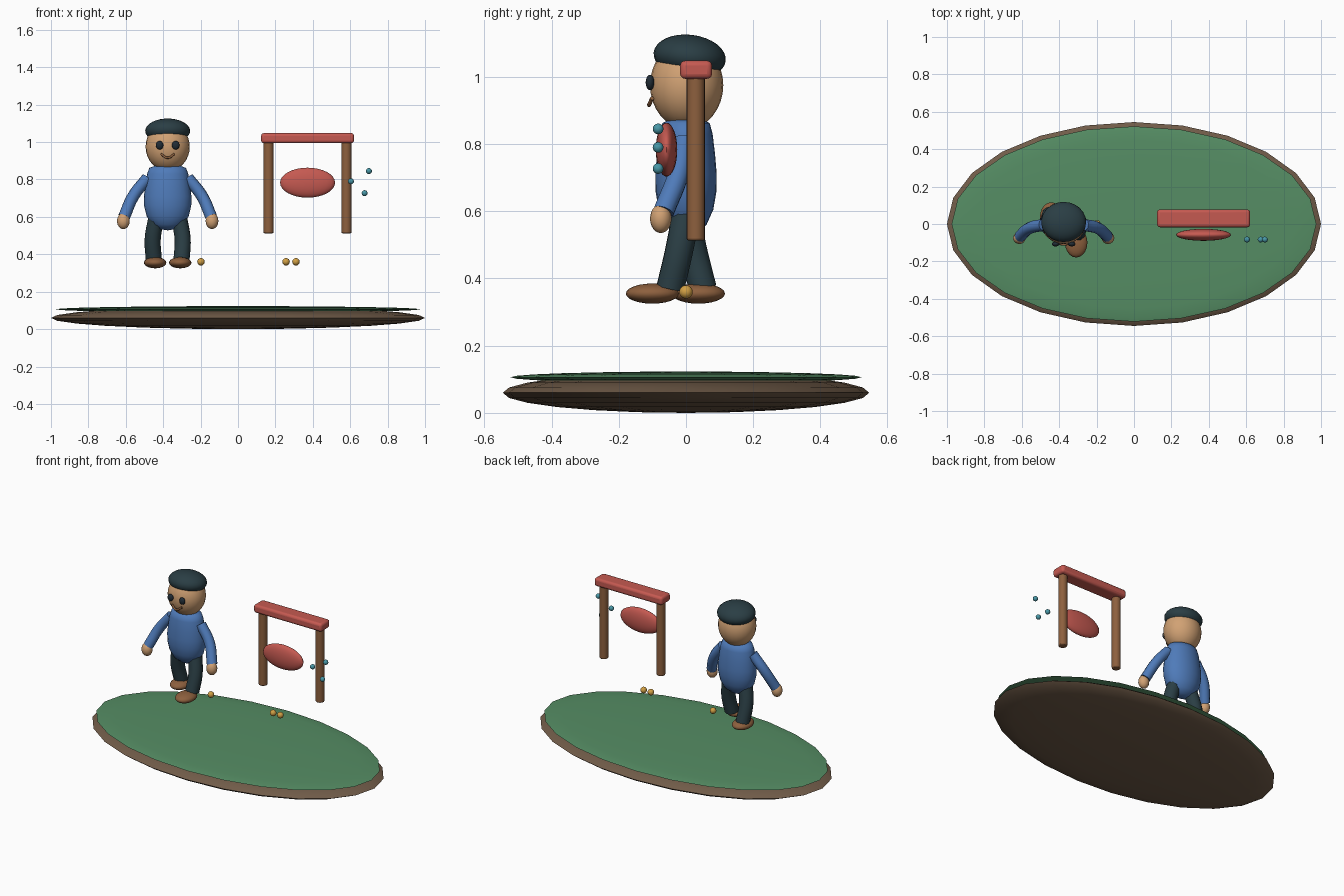
import bpy, bmesh, math
from mathutils import Vector

if "Cube" in bpy.data.objects:
    bpy.data.objects.remove(bpy.data.objects["Cube"])


def material(name, r, g, b):
    m = bpy.data.materials.new(name)
    m.diffuse_color = [(c / 255) ** 2.2 for c in (r, g, b)] + [1]
    m.use_nodes = True
    m.node_tree.nodes["Principled BSDF"].inputs["Base Color"].default_value = m.diffuse_color
    return m


GREEN = material("grass", 86, 140, 100)
EARTH = material("earth", 112, 92, 74)
SKIN = material("skin", 208, 160, 115)
BLUE = material("blue", 80, 122, 184)
DARK = material("dark", 46, 64, 70)
EYE = material("eye", 38, 48, 56)
WOOD = material("wood", 140, 96, 64)
RED = material("red", 196, 90, 82)
GOLD = material("gold", 208, 158, 70)
TEAL = material("teal", 74, 150, 165)


def finish(ob, name, mat, angle=40):
    ob.name = name
    ob.data.materials.clear()
    ob.data.materials.append(mat)
    bpy.ops.object.select_all(action='DESELECT')
    ob.select_set(True)
    bpy.context.view_layer.objects.active = ob
    bpy.ops.object.shade_smooth_by_angle(angle=math.radians(angle))
    return ob


def ellipsoid(name, loc, radii, mat, seg=24, rings=16, angle=60):
    bpy.ops.mesh.primitive_uv_sphere_add(segments=seg, ring_count=rings, radius=1, location=loc)
    ob = bpy.context.object
    for v in ob.data.vertices:
        v.co = [a * b for a, b in zip(v.co, radii)]
    return finish(ob, name, mat, angle)


def tube(name, pts, radius, mat):
    cu = bpy.data.curves.new(name, 'CURVE')
    cu.dimensions = '3D'
    cu.bevel_depth = radius
    cu.bevel_resolution = 3
    cu.resolution_u = 8
    cu.use_fill_caps = True
    sp = cu.splines.new('BEZIER')
    sp.bezier_points.add(len(pts) - 1)
    for bp, p in zip(sp.bezier_points, pts):
        bp.co = p
        bp.handle_left_type = bp.handle_right_type = 'AUTO'
    ob = bpy.data.objects.new(name, cu)
    bpy.context.collection.objects.link(ob)
    bpy.ops.object.select_all(action='DESELECT')
    ob.select_set(True)
    bpy.context.view_layer.objects.active = ob
    bpy.ops.object.convert(target='MESH')
    return finish(bpy.context.object, name, mat)


def lathe(name, loc, profile, depth, mat, seg=24):
    """Spin (radius, z) points around z, squashed in y by depth."""
    bm = bmesh.new()
    vs = [bm.verts.new((r, 0, z)) for r, z in profile]
    es = [bm.edges.new(p) for p in zip(vs, vs[1:])]
    bmesh.ops.spin(bm, geom=vs + es, cent=(0, 0, 0), axis=(0, 0, 1),
                   angle=math.tau, steps=seg, use_duplicate=False)
    bmesh.ops.remove_doubles(bm, verts=bm.verts, dist=0.0005)
    for v in bm.verts:
        v.co.y *= depth
    bmesh.ops.recalc_face_normals(bm, faces=bm.faces)
    me = bpy.data.meshes.new(name)
    bm.to_mesh(me)
    bm.free()
    ob = bpy.data.objects.new(name, me)
    ob.location = loc
    bpy.context.collection.objects.link(ob)
    return finish(ob, name, mat, 50)


def bevel(ob, width, segments=3):
    m = ob.modifiers.new("bevel", 'BEVEL')
    m.width, m.segments, m.limit_method = width, segments, 'ANGLE'


# Oval island: earth body with a thin grass layer
ellipsoid("island_earth", (0, 0, 0.06), (1.0, 0.545, 0.06), EARTH, 24, 12)
ellipsoid("island_grass", (0, 0, 0.106), (0.975, 0.522, 0.017), GREEN, 24, 12)

# Figure: torso and head
CX = -0.376
lathe("torso", (CX, 0, 0),
      [(0, 0.528), (0.045, 0.535), (0.085, 0.56), (0.113, 0.605), (0.126, 0.66),
       (0.127, 0.71), (0.12, 0.77), (0.11, 0.83), (0.098, 0.862), (0.07, 0.872), (0, 0.876)],
      0.72, BLUE)
ellipsoid("head", (CX, 0.002, 0.975), (0.118, 0.109, 0.13), SKIN)

# Cap: cut dome leaning backwards
cap = ellipsoid("cap", (CX, 0.011, 1.06), (0.12, 0.108, 0.065), DARK)
bm = bmesh.new()
bm.from_mesh(cap.data)
cut = bmesh.ops.bisect_plane(bm, geom=bm.verts[:] + bm.edges[:] + bm.faces[:],
                             plane_co=(0, 0, -0.034), plane_no=(0, 0, 1), clear_inner=True)
bmesh.ops.contextual_create(bm, geom=[e for e in cut['geom_cut'] if isinstance(e, bmesh.types.BMEdge)])
bm.to_mesh(cap.data)
bm.free()
cap.rotation_euler.x = math.radians(-7)
finish(cap, "cap", DARK)

# Face
tube("mouth", [(CX - 0.036, -0.101, 0.936), (CX, -0.11, 0.916), (CX + 0.036, -0.101, 0.936)],
     0.006, WOOD)

# Paired parts; the right leg steps forward, the left one back
for s, side, foot_y, ankle_y in ((-1, "left", 0.037, 0.05), (1, "right", -0.1, -0.047)):
    ellipsoid(side + "_eye", (CX + s * 0.043, -0.107, 0.983), (0.02, 0.013, 0.023), EYE, 16, 10)
    tube(side + "_arm", [(CX + s * 0.108, -0.005, 0.808), (CX + s * 0.183, -0.022, 0.712),
                         (CX + s * 0.233, -0.066, 0.6)], 0.032, BLUE)
    ellipsoid(side + "_hand", (CX + s * 0.237, -0.075, 0.578), (0.034, 0.032, 0.043), SKIN, 16, 12)
    tube(side + "_leg", [(CX + s * 0.062, 0, 0.59), (CX + s * 0.08, ankle_y * 0.45, 0.48),
                         (CX + s * 0.074, ankle_y, 0.37)], 0.043, DARK)
    ellipsoid(side + "_shoe", (CX + s * 0.067, foot_y, 0.355), (0.06, 0.079, 0.03), WOOD, 20, 12)

# Gate: two posts, a beam and a hanging oval panel
for x, side in ((0.163, "left"), (0.58, "right")):
    bpy.ops.mesh.primitive_cylinder_add(vertices=20, radius=0.027, depth=0.495, location=(x, 0.029, 0.76))
    post = finish(bpy.context.object, side + "_gate_post", WOOD)
    bevel(post, 0.006, 2)
bpy.ops.mesh.primitive_cube_add(size=1, location=(0.372, 0.03, 1.021))
beam = bpy.context.object
for v in beam.data.vertices:
    v.co = [a * b for a, b in zip(v.co, (0.497, 0.095, 0.054))]
bevel(finish(beam, "gate_beam", RED), 0.015)
ellipsoid("gate_panel", (0.372, -0.058, 0.783), (0.147, 0.032, 0.08), RED)

# Small floating beads and gold pebbles
for i, (x, z) in enumerate(((0.604, 0.79), (0.7, 0.845), (0.677, 0.727))):
    ellipsoid(f"bead_{i + 1}", (x, -0.083, z), (0.016,) * 3, TEAL, 12, 8)
for i, x in enumerate((-0.198, 0.257, 0.31)):
    ellipsoid(f"pebble_{i + 1}", (x, 0, 0.36), (0.02,) * 3, GOLD, 12, 8)
